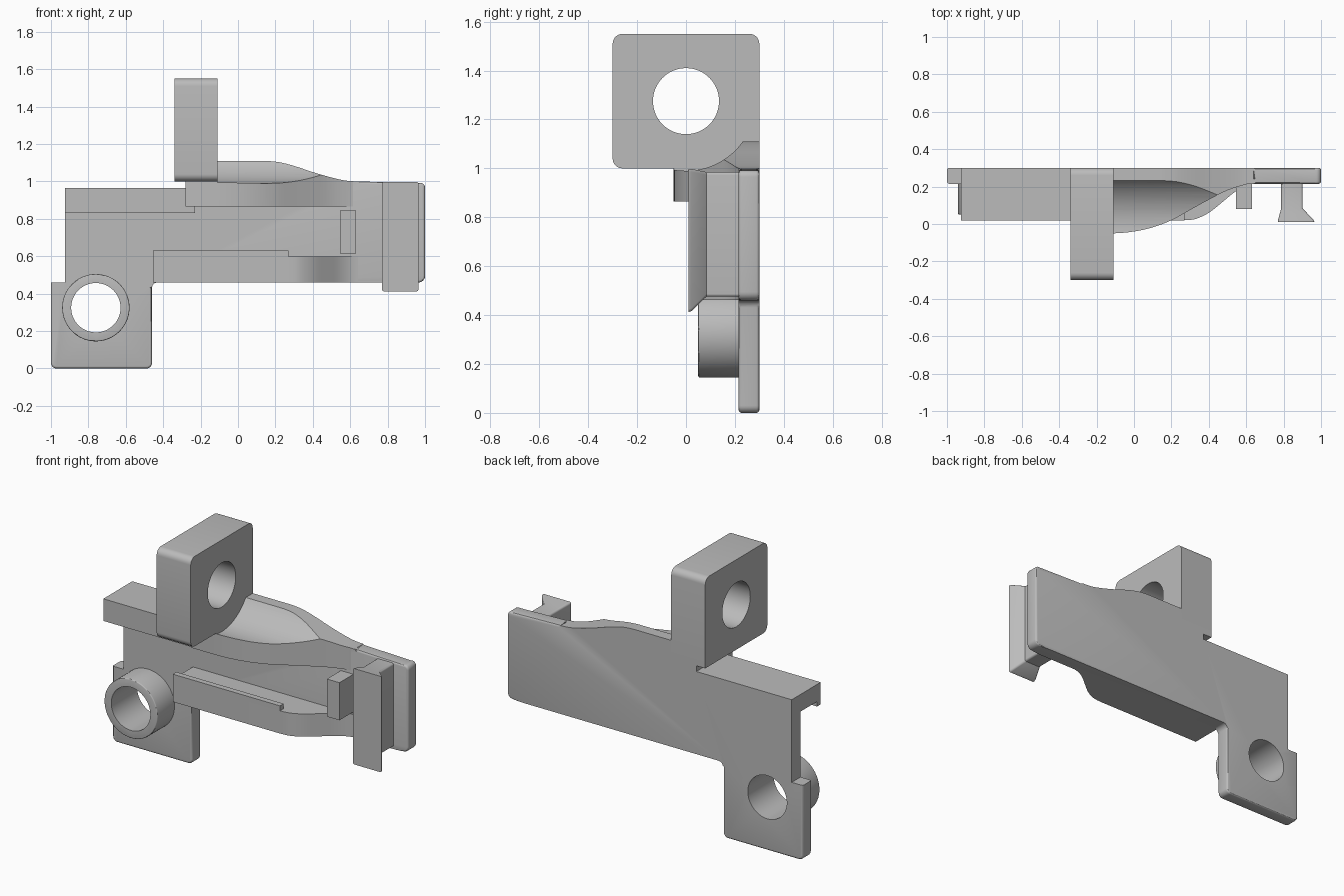
import bpy, bmesh, math
from mathutils import Vector

if "Cube" in bpy.data.objects:
    bpy.data.objects.remove(bpy.data.objects["Cube"], do_unlink=True)

GREY = bpy.data.materials.new("plain grey")
GREY.use_nodes = True
GREY.diffuse_color = (0.5, 0.5, 0.5, 1)
GREY.node_tree.nodes["Principled BSDF"].inputs["Base Color"].default_value = (0.5, 0.5, 0.5, 1)


def rounded(corners, steps=6):
    """Outline from (a, b, radius) corners."""
    out = []
    n = len(corners)
    for i, (a, b, r) in enumerate(corners):
        p = Vector((a, b))
        if r == 0:
            out.append((a, b))
            continue
        u = (Vector(corners[i - 1][:2]) - p).normalized() * r
        v = (Vector(corners[(i + 1) % n][:2]) - p).normalized() * r
        for k in range(steps + 1):
            t = math.pi / 2 * k / steps
            out.append(tuple(p + u * (1 - math.sin(t)) + v * (1 - math.cos(t))))
    return out


def flow(pts, steps=4):
    """Smooth curve through the points."""
    q = [Vector(p) for p in [pts[0]] + pts + [pts[-1]]]
    out = []
    for i in range(1, len(q) - 2):
        a, b, c, d = q[i - 1:i + 3]
        for k in range(steps):
            t = k / steps
            out.append(tuple(0.5 * (2 * b + (c - a) * t + (2 * a - 5 * b + 4 * c - d) * t * t
                                    + (3 * b - a - 3 * c + d) * t ** 3)))
    return out + [pts[-1]]


def circle(a, b, r, n=64):
    return [(a + r * math.cos(2 * math.pi * i / n), b + r * math.sin(2 * math.pi * i / n))
            for i in range(n)]


def rect(a0, a1, b0, b1):
    return [(a0, b0), (a1, b0), (a1, b1), (a0, b1)]


def place(axis, a, b, h):
    return {"x": (h, a, b), "y": (a, h, b), "z": (a, b, h)}[axis]


def loft(name, axis, sections, soft=None, width=0.012):
    """Solid through matching outlines, each given as (height, outline)."""
    bm = bmesh.new()
    rings = [[bm.verts.new(place(axis, a, b, h)) for a, b in pts] for h, pts in sections]
    n = len(rings[0])
    bm.faces.new(rings[0])
    bm.faces.new(rings[-1])
    for low, high in zip(rings, rings[1:]):
        for i in range(n):
            j = (i + 1) % n
            bm.faces.new((low[i], low[j], high[j], high[i]))
    bmesh.ops.recalc_face_normals(bm, faces=bm.faces)
    if soft:
        caps = [e for ring in (rings[0], rings[-1]) for i in range(n)
                for e in [bm.edges.get((ring[i], ring[(i + 1) % n]))]
                if soft((e.verts[0].co + e.verts[1].co) / 2)]
        bmesh.ops.bevel(bm, geom=caps, offset=width, segments=3, profile=0.5, affect="EDGES")
    me = bpy.data.meshes.new(name)
    bm.to_mesh(me)
    bm.free()
    me.materials.append(GREY)
    ob = bpy.data.objects.new(name, me)
    bpy.context.collection.objects.link(ob)
    return ob


def prism(name, axis, pts, lo, hi, **kw):
    return loft(name, axis, [(lo, pts), (hi, pts)], **kw)


def carve(ob, tool, mode="DIFFERENCE"):
    mod = ob.modifiers.new("carve", "BOOLEAN")
    mod.operation, mod.solver, mod.object = mode, "EXACT", tool
    bpy.context.view_layer.update()
    me = bpy.data.meshes.new_from_object(ob.evaluated_get(bpy.context.evaluated_depsgraph_get()))
    ob.modifiers.clear()
    ob.data = me


# Cutters
groove = prism("groove_cutter", "x", circle(0, 1.275, 0.285, 96), -0.11, 1.2)
bore = prism("bore_cutter", "y", circle(-0.76, 0.325, 0.132), -0.2, 0.5)
eye = prism("eye_cutter", "x", circle(0, 1.275, 0.135), -0.6, 0.2)
cutters = [groove, bore, eye]

# Back plate with its lower tab and swept top edge
hump = flow([(0.15, 1.11), (0.22, 1.103), (0.3, 1.083), (0.4, 1.05), (0.5, 1.021),
             (0.58, 1.004), (0.65, 1.0)])
crest = [(-0.28, 1.0), (-0.11, 1.0), (-0.11, 1.11)] + hump
plate_outline = (rounded([(-1, 0.46, 0), (-1, 0, 0.03), (-0.46, 0, 0.03), (-0.46, 0.46, 0.03),
                          (1, 0.46, 0.035), (1, 1, 0.035)])
                 + crest[::-1] + [(-0.28, 0.965), (-0.925, 0.965), (-0.925, 0.46)])
plate = prism("back_plate", "y", plate_outline, 0.215, 0.3,
              soft=lambda c: c.x > 0.7 or c.z < 0.44)
carve(plate, bore)
carve(plate, groove)

# Grooved cradle with a sweeping front edge
sweep = flow([(-0.28, -0.05), (-0.11, -0.05), (0, -0.04), (0.1, -0.018), (0.2, 0.02),
              (0.3, 0.075), (0.4, 0.13), (0.5, 0.18), (0.6, 0.212), (0.65, 0.218)])
cradle = prism("cradle", "z", sweep + [(0.65, 0.24), (-0.28, 0.24)], 0.865, 1.2)
envelope = prism("cradle_envelope", "y", crest + [(0.65, 0.8), (-0.28, 0.8)], -0.2, 0.4)
cutters.append(envelope)
carve(cradle, envelope, "INTERSECT")
carve(cradle, groove)

# Upper left ledge with hanging lip
prism("upper_ledge", "x", [(0.02, 0.965), (0.02, 0.83), (0.055, 0.83), (0.055, 0.86),
                           (0.24, 0.86), (0.24, 0.965)], -0.925, -0.23)

# Lower ledge tapering into the plate, with raised lip
taper = flow([(0.27, 0.02), (0.33, 0.027), (0.4, 0.06), (0.47, 0.115), (0.54, 0.172),
              (0.6, 0.205), (0.66, 0.218)])
prism("lower_ledge", "z", [(-0.455, 0.24), (-0.455, 0.02)] + taper + [(0.66, 0.24)], 0.461, 0.6)
prism("lower_lip", "z", rect(-0.455, 0.27, 0.02, 0.055), 0.59, 0.63)

# Square lug with a cross hole
lug = prism("top_lug", "x", rounded([(-0.3, 1, 0.04), (0.3, 1, 0), (0.3, 1.55, 0.04),
                                     (-0.3, 1.55, 0.04)]), -0.34, -0.11)
carve(lug, eye)

# Hollow boss around the lower bore
boss = prism("boss_ring", "y", circle(-0.76, 0.325, 0.18), 0.05, 0.23,
             soft=lambda c: c.y < 0.1, width=0.006)
carve(boss, bore)

# Small stop block
prism("stop_block", "y", rect(0.545, 0.63, 0.615, 0.845), 0.08, 0.23)

# Clip with flared head
loft("end_clip", "y", [(0.01, rounded([(0.77, 0.412, 0.012), (0.965, 0.412, 0.012),
                                       (0.965, 0.998, 0.012), (0.77, 0.998, 0.012)])),
                       (0.022, rounded([(0.77, 0.416, 0.012), (0.96, 0.416, 0.012),
                                        (0.96, 0.998, 0.012), (0.77, 0.998, 0.012)])),
                       (0.083, rounded([(0.787, 0.475, 0.012), (0.902, 0.475, 0.012),
                                        (0.902, 0.985, 0.012), (0.787, 0.985, 0.012)])),
                       (0.23, rounded([(0.787, 0.475, 0.012), (0.902, 0.475, 0.012),
                                       (0.902, 0.985, 0.012), (0.787, 0.985, 0.012)]))])

# Remove cutters, smooth the curved faces
for tool in cutters:
    bpy.data.objects.remove(tool, do_unlink=True)
for ob in list(bpy.context.scene.objects):
    if ob.type == "MESH" and ob.data.materials and ob.data.materials[0] == GREY:
        bpy.ops.object.select_all(action="DESELECT")
        ob.select_set(True)
        bpy.context.view_layer.objects.active = ob
        bpy.ops.object.shade_smooth_by_angle(angle=math.radians(30))
